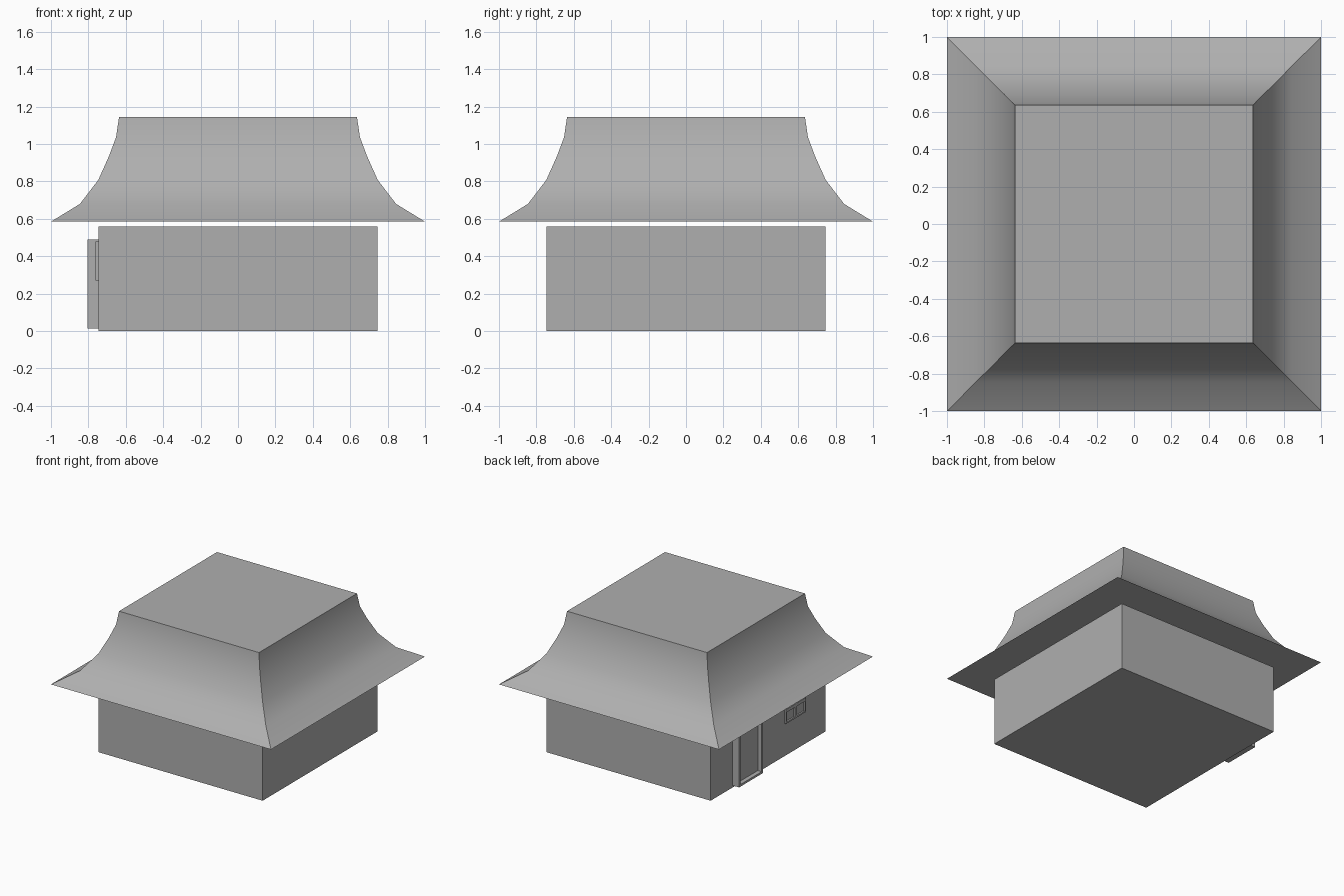
import bpy, bmesh
from mathutils import Vector

cube = bpy.data.objects.get("Cube")
if cube:
    bpy.data.objects.remove(cube, do_unlink=True)

# One mid grey for the whole model
GREY = (0.43, 0.43, 0.43, 1)
grey = bpy.data.materials.new("mid_grey")
grey.use_nodes = True
grey.diffuse_color = GREY
grey.node_tree.nodes["Principled BSDF"].inputs["Base Color"].default_value = GREY


def finish(bm, name):
    bmesh.ops.recalc_face_normals(bm, faces=bm.faces)
    mesh = bpy.data.meshes.new(name)
    bm.to_mesh(mesh)
    bm.free()
    obj = bpy.data.objects.new(name, mesh)
    mesh.materials.append(grey)
    bpy.context.collection.objects.link(obj)
    return obj


def square_loft(name, profile):
    """Stack square rings of (half width, height) and close both ends."""
    bm = bmesh.new()
    rings = [[bm.verts.new((r * sx, r * sy, z))
              for sx, sy in ((-1, -1), (1, -1), (1, 1), (-1, 1))]
             for r, z in profile]
    for low, high in zip(rings, rings[1:]):
        for i in range(4):
            j = (i + 1) % 4
            bm.faces.new((low[i], low[j], high[j], high[i]))
    bm.faces.new(rings[0][::-1])
    bm.faces.new(rings[-1])
    return finish(bm, name)


def framed_panel(name, y, z, columns, rows, thickness, border, recess):
    """Slab on the -x wall whose outer face holds recessed panes."""
    bm = bmesh.new()
    bmesh.ops.create_grid(bm, x_segments=columns, y_segments=rows, size=0.5)
    width, height = y[1] - y[0], z[1] - z[0]
    cy, cz = sum(y) / 2, sum(z) / 2
    for v in bm.verts:
        v.co = Vector((-WALL - thickness, cy - v.co.x * width, cz + v.co.y * height))
    edges = [e for e in bm.edges if e.is_boundary]
    panes = bm.faces[:]
    # Sides running back into the wall
    sides = bmesh.ops.extrude_edge_only(bm, edges=edges)["geom"]
    for v in sides:
        if isinstance(v, bmesh.types.BMVert):
            v.co.x = -WALL
    # Recessed panes
    bmesh.ops.inset_individual(bm, faces=panes, thickness=border)
    bmesh.ops.inset_individual(bm, faces=panes, thickness=0.0005)
    for v in {v for f in panes for v in f.verts}:
        v.co.x += recess
    return finish(bm, name)


WALL = 0.747

# House body
square_loft("walls", [(WALL, 0), (WALL, 0.56)])

# Flared roof with a flat top, overhanging the walls
roof = square_loft("roof", [(1, 0.585), (0.845, 0.68), (0.747, 0.808),
                            (0.69, 0.935), (0.652, 1.037), (0.636, 1.145)])
bpy.ops.object.select_all(action="DESELECT")
roof.select_set(True)
bpy.context.view_layer.objects.active = roof
bpy.ops.object.shade_smooth_by_angle(angle=0.6)

# Door and window on the right wall
framed_panel("door", (0.15, 0.46), (0.015, 0.49), 1, 1, 0.058, 0.025, 0.035)
framed_panel("window", (-0.465, -0.21), (0.27, 0.48), 2, 2, 0.016, 0.018, 0.012)
